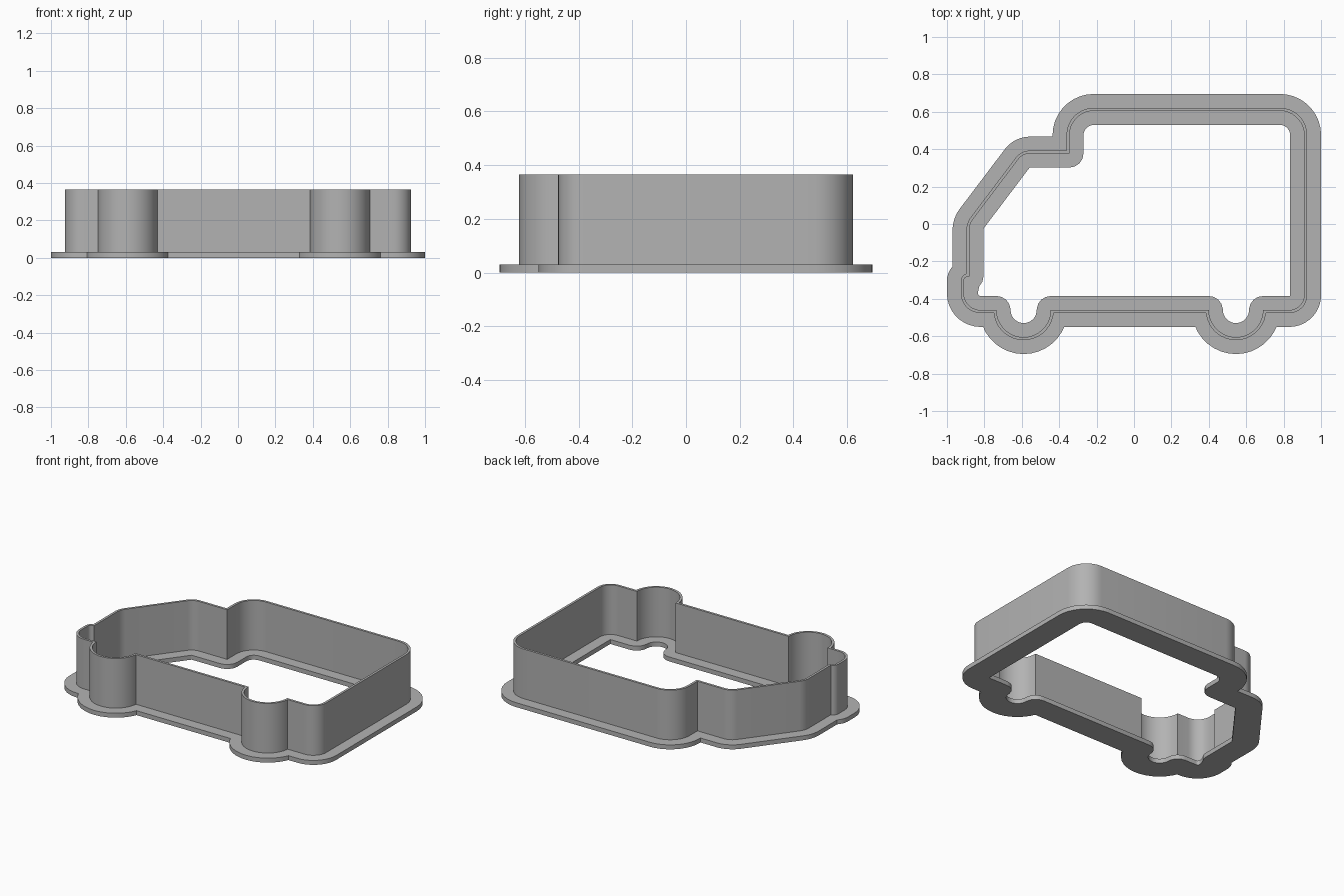
import bpy
import bmesh
from math import pi, tan, cos, sin
from mathutils import Vector
from mathutils.geometry import intersect_line_line, intersect_point_line

if "Cube" in bpy.data.objects:
    bpy.data.objects.remove(bpy.data.objects["Cube"])

FLOOR = -0.46      # underside of the van body
WHEEL_R = 0.145

grey = bpy.data.materials.new("plain grey")
grey.use_nodes = True
grey.diffuse_color = (0.45, 0.45, 0.45, 1)
grey.node_tree.nodes["Principled BSDF"].inputs["Base Color"].default_value = grey.diffuse_color


def wheel(cx, steps=18):
    """Half circle bulging below the body, as unrounded corners."""
    angles = [pi + pi * i / steps for i in range(steps + 1)]
    return [(cx + WHEEL_R * cos(a), FLOOR + WHEEL_R * sin(a), 0) for a in angles]


def fillet(corners, steps=9):
    """Round each (x, y, radius) corner of a closed outline."""
    points = []
    for i, (x, y, r) in enumerate(corners):
        c = Vector((x, y, 0))
        if r == 0:
            points.append(c)
            continue
        before, after = corners[i - 1], corners[(i + 1) % len(corners)]
        u = (c - Vector((before[0], before[1], 0))).normalized()
        v = (Vector((after[0], after[1], 0)) - c).normalized()
        turn = u.angle(v)
        start = c - u * r * tan(turn / 2)
        inward = Vector((-u.y, u.x, 0))
        for k in range(steps + 1):
            a = turn * k / steps
            points.append(start + u * r * sin(a) + inward * r * (1 - cos(a)))
    return points


def distance(p, outline):
    best = 10
    for i, b in enumerate(outline):
        a = outline[i - 1]
        q, t = intersect_point_line(p, a, b)
        q = a if t < 0 else b if t > 1 else q
        best = min(best, (p - q).length)
    return best


def offset(outline, d, steps=4):
    """Parallel outline: round joins where it opens, trimmed where it closes."""
    raw = []
    for i, p in enumerate(outline):
        u = (p - outline[i - 1]).normalized()
        v = (outline[(i + 1) % len(outline)] - p).normalized()
        n1, n2 = Vector((u.y, -u.x, 0)), Vector((v.y, -v.x, 0))
        turn = u.angle(v)
        if turn < 0.7:
            raw.append(p + (n1 + n2).normalized() * d / cos(turn / 2))
        elif u.cross(v).z * d > 0:
            raw += [p + n1.slerp(n2, k / steps) * d for k in range(steps + 1)]
        else:
            raw += [p + n1 * d, p + n2 * d]
    keep = [distance(p, outline) > abs(d) - 0.0002 for p in raw]
    result, last = [], 0
    for i, p in enumerate(raw):
        if not keep[i]:
            continue
        if i - last > 1:
            hit = intersect_line_line(raw[last], raw[last + 1], raw[i - 1], p)
            if hit:
                result.append(hit[0])
        result.append(p)
        last = i
    return result


def band(name, outer, inner, bottom, top):
    """Closed strip between two outlines, raised from bottom to top."""
    bm = bmesh.new()
    edges = []
    for loop in (outer, inner):
        verts = [bm.verts.new((p.x, p.y, bottom)) for p in loop]
        edges += [bm.edges.new((verts[i - 1], verts[i])) for i in range(len(verts))]
    bmesh.ops.triangle_fill(bm, edges=edges, use_beauty=True)
    lifted = bmesh.ops.extrude_face_region(bm, geom=bm.faces[:], use_keep_orig=True)
    bmesh.ops.translate(bm, vec=(0, 0, top - bottom),
                        verts=[g for g in lifted["geom"] if isinstance(g, bmesh.types.BMVert)])
    bmesh.ops.recalc_face_normals(bm, faces=bm.faces[:])
    mesh = bpy.data.meshes.new(name)
    bm.to_mesh(mesh)
    bm.free()
    mesh.materials.append(grey)
    obj = bpy.data.objects.new(name, mesh)
    bpy.context.collection.objects.link(obj)
    bpy.ops.object.select_all(action="DESELECT")
    obj.select_set(True)
    bpy.context.view_layer.objects.active = obj
    bpy.ops.object.shade_smooth_by_angle(angle=0.5)


# Van outline, anticlockwise from the front bumper
van = fillet(
    [(-0.91, FLOOR, 0.09)]
    + wheel(-0.59) + [(0, FLOOR, 0)] + wheel(0.545)
    + [(0.91, FLOOR, 0.08), (0.91, 0.605, 0.13),      # tail
       (-0.345, 0.605, 0.13), (-0.345, 0.377, 0),     # raised roof
       (-0.595, 0.377, 0.08), (-0.88, 0, 0.1),        # cab and windscreen
       (-0.88, -0.28, 0), (-0.91, -0.28, 0.025)])     # bumper top

# Thin cutting wall standing on a wide flat rim
band("cutting_wall", offset(van, 0.016), van, 0.02, 0.365)
band("base_rim", offset(van, 0.09), offset(van, -0.075), 0, 0.03)
